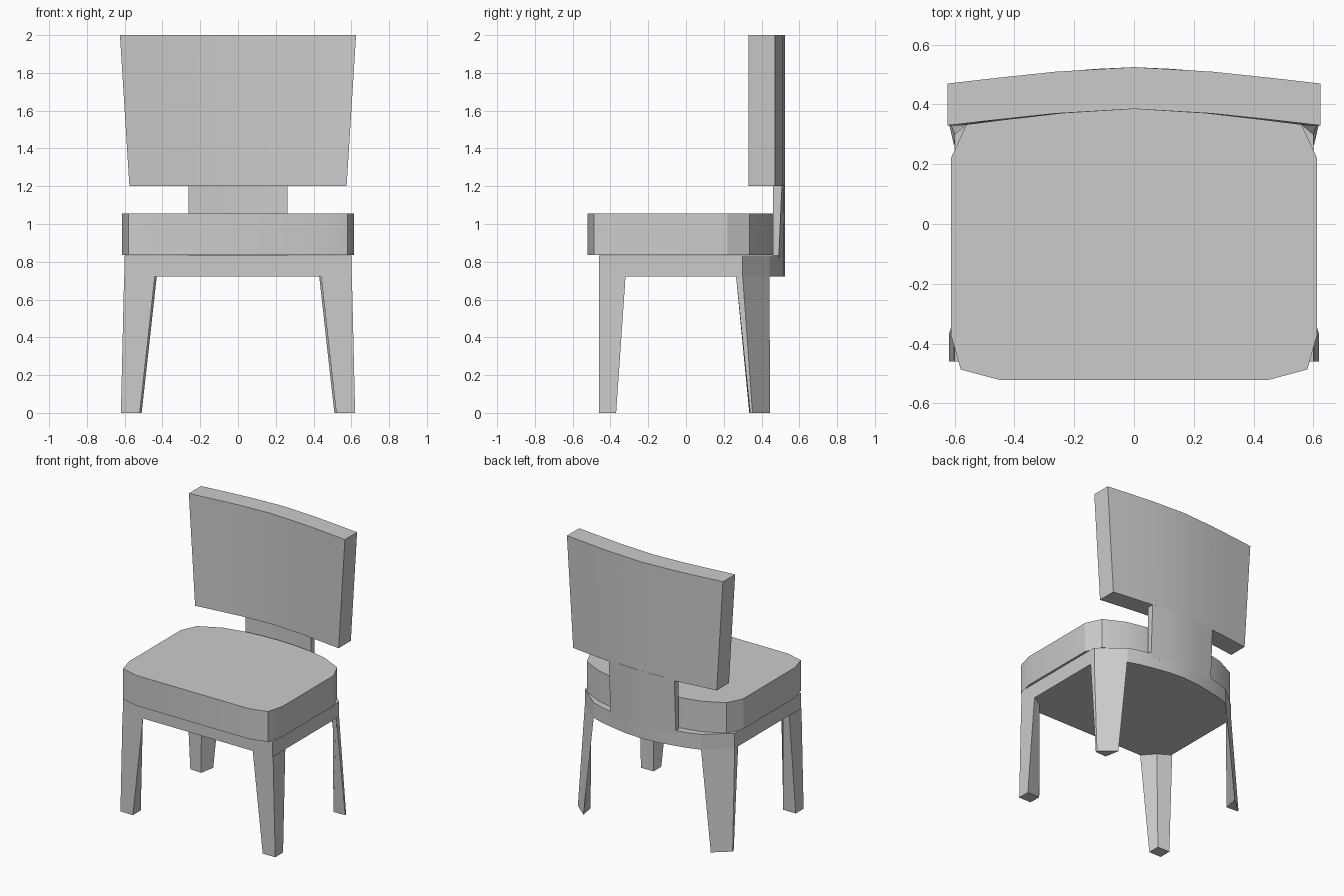
import bpy, bmesh, math

if "Cube" in bpy.data.objects:
    bpy.data.objects.remove(bpy.data.objects["Cube"])


def loft(name, bottom, top, z0, z1, mirrored=False):
    """Solid between two outlines with equal point counts; optionally mirrored over x."""
    bm = bmesh.new()
    lo = [bm.verts.new((x, y, z0)) for x, y in bottom]
    hi = [bm.verts.new((x, y, z1)) for x, y in top]
    n = len(lo)
    bm.faces.new(lo[::-1])
    bm.faces.new(hi)
    for i in range(n):
        j = (i + 1) % n
        bm.faces.new((lo[i], lo[j], hi[j], hi[i]))
    bmesh.ops.recalc_face_normals(bm, faces=bm.faces)
    mesh = bpy.data.meshes.new(name)
    bm.to_mesh(mesh)
    bm.free()
    ob = bpy.data.objects.new(name, mesh)
    bpy.context.collection.objects.link(ob)
    if mirrored:
        ob.modifiers.new("mirror", "MIRROR").use_mirror_merge = False
    bpy.ops.object.select_all(action='DESELECT')
    ob.select_set(True)
    bpy.context.view_layer.objects.active = ob
    bpy.ops.object.shade_smooth_by_angle(angle=math.radians(18))
    return ob


def sym(half):
    """Close a right-half outline (front to back) with its left reflection."""
    return half + [(-x, y) for x, y in reversed(half) if x > 0]


def band(front, back):
    """Curved strip outline from front and back half arcs, centre to side."""
    full = lambda a: [(-x, y) for x, y in reversed(a) if x > 0] + a
    return full(front) + full(back)[::-1]


# Solid apron under the seat, with clipped rear corners and bowed back
apron = sym([(.60, -.46), (.60, .30), (.43, .442), (.35, .47),
             (.26, .49), (.13, .515), (0, .525)])
loft("apron", apron, apron, .722, .832)

# Upholstered seat block
seat = sym([(.45, -.522), (.58, -.487), (.613, -.37), (.613, .22), (.56, .335),
            (.41, .41), (.26, .443), (.13, .456), (0, .462)])
loft("seat", seat, seat, .835, 1.055)

# Neck joining apron to backrest
neck_front = [(0, .475), (.13, .471), (.262, .46)]
neck_low = band(neck_front, [(0, .525), (.13, .515), (.262, .49)])
neck_high = band(neck_front, [(0, .525), (.13, .519), (.262, .508)])
loft("neck", neck_low, neck_high, .80, 1.21)

# Bowed backrest, wider at the top
arc = [(0, .525), (.26, .51), (.45, .49), (.625, .47)]


def panel(s):
    back = [(x * s, y) for x, y in arc]
    return band([(x, y - .14) for x, y in back], back)


loft("backrest", panel(.92), panel(1), 1.2, 2.0)

# Tapered front legs
loft("front_legs",
     [(.62, -.46), (.62, -.37), (.52, -.37), (.52, -.46)],
     [(.603, -.46), (.603, -.32), (.515, -.375), (.44, -.46)],
     0, .723, mirrored=True)

# Tapered rear legs, set diagonally on the clipped corners
loft("rear_legs",
     [(.62, .34), (.62, .352), (.51, .445), (.53, .335)],
     [(.603, .265), (.60, .30), (.43, .442), (.525, .333)],
     0, .723, mirrored=True)
